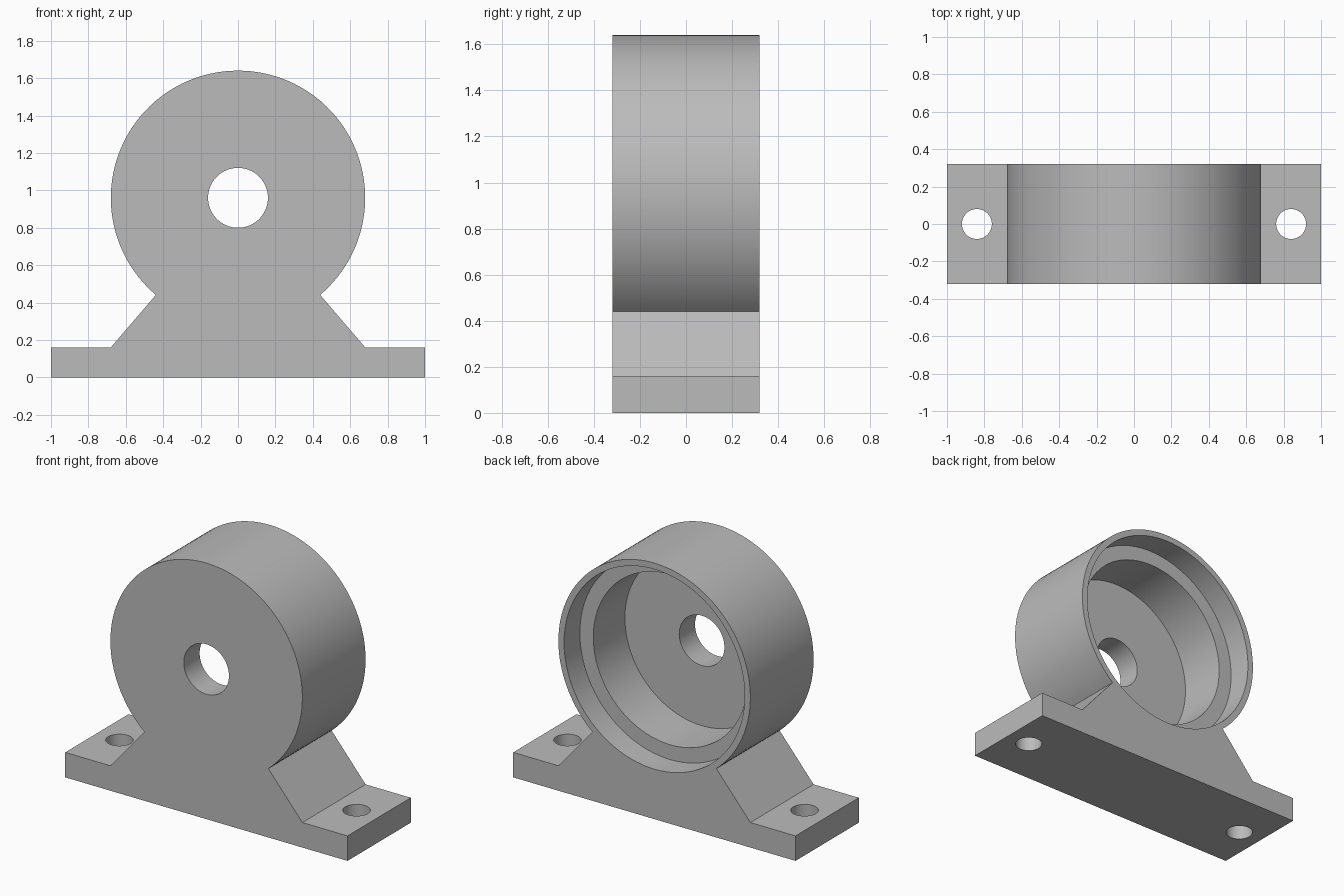
import bpy
import bmesh
from math import sin, cos, atan2, pi, radians
from mathutils import Matrix

cube = bpy.data.objects.get("Cube")
if cube:
    bpy.data.objects.remove(cube, do_unlink=True)

HALF = 0.32       # half of the body depth
AXIS = 0.96       # height of the bore axis
RADIUS = 0.68     # housing radius
SEGMENTS = 96

grey = bpy.data.materials.new("plain grey")
grey.use_nodes = True
colour = (0.5, 0.5, 0.5, 1)
grey.diffuse_color = colour
grey.node_tree.nodes["Principled BSDF"].inputs["Base Color"].default_value = colour


def make_object(name, bm):
    bmesh.ops.recalc_face_normals(bm, faces=bm.faces)
    mesh = bpy.data.meshes.new(name)
    bm.to_mesh(mesh)
    bm.free()
    mesh.materials.append(grey)
    obj = bpy.data.objects.new(name, mesh)
    bpy.context.collection.objects.link(obj)
    return obj


def cylinder_cutter(name, radius, length, matrix):
    bm = bmesh.new()
    bmesh.ops.create_cone(bm, cap_ends=True, segments=SEGMENTS, radius1=radius,
                          radius2=radius, depth=length, matrix=matrix)
    obj = make_object(name, bm)
    obj.hide_render = True
    return obj


# Outline: flat foot, sloped webs and round housing
start = atan2(0.44 - AXIS, 0.44)
sweep = pi - 2 * start
outline = [(-1, 0), (1, 0), (1, 0.16), (RADIUS, 0.16)]
for i in range(SEGMENTS + 1):
    a = start + sweep * i / SEGMENTS
    outline.append((RADIUS * cos(a), AXIS + RADIUS * sin(a)))
outline += [(-RADIUS, 0.16), (-1, 0.16)]

bm = bmesh.new()
face = bm.faces.new([bm.verts.new((x, -HALF, z)) for x, z in outline])
extruded = bmesh.ops.extrude_face_region(bm, geom=[face], use_keep_orig=True)
moved = [v for v in extruded["geom"] if isinstance(v, bmesh.types.BMVert)]
bmesh.ops.translate(bm, verts=moved, vec=(0, 2 * HALF, 0))
housing = make_object("bearing_housing", bm)

# Stepped bore: (name, radius, y where the cut begins), open to the back
cutters = []
for name, radius, y0 in (("shaft_hole", 0.16, -0.5),
                         ("bearing_pocket", 0.545, -0.16),
                         ("cover_recess", 0.64, 0.16)):
    y1 = 0.5
    place = Matrix.Translation((0, (y0 + y1) / 2, AXIS)) @ Matrix.Rotation(pi / 2, 4, 'X')
    cutters.append(cylinder_cutter(name + "_cutter", radius, y1 - y0, place))

# Mounting holes through both ends of the foot
for side, x in (("left", 0.84), ("right", -0.84)):
    cutters.append(cylinder_cutter(side + "_bolt_hole_cutter", 0.08, 0.6,
                                   Matrix.Translation((x, 0, 0.08))))

bpy.ops.object.select_all(action='DESELECT')
bpy.context.view_layer.objects.active = housing
housing.select_set(True)
for cutter in cutters:
    cut = housing.modifiers.new(cutter.name, 'BOOLEAN')
    cut.operation = 'DIFFERENCE'
    cut.solver = 'EXACT'
    cut.object = cutter
    bpy.ops.object.modifier_apply(modifier=cut.name)
for cutter in cutters:
    bpy.data.objects.remove(cutter, do_unlink=True)

bpy.ops.object.shade_smooth_by_angle(angle=radians(30))
